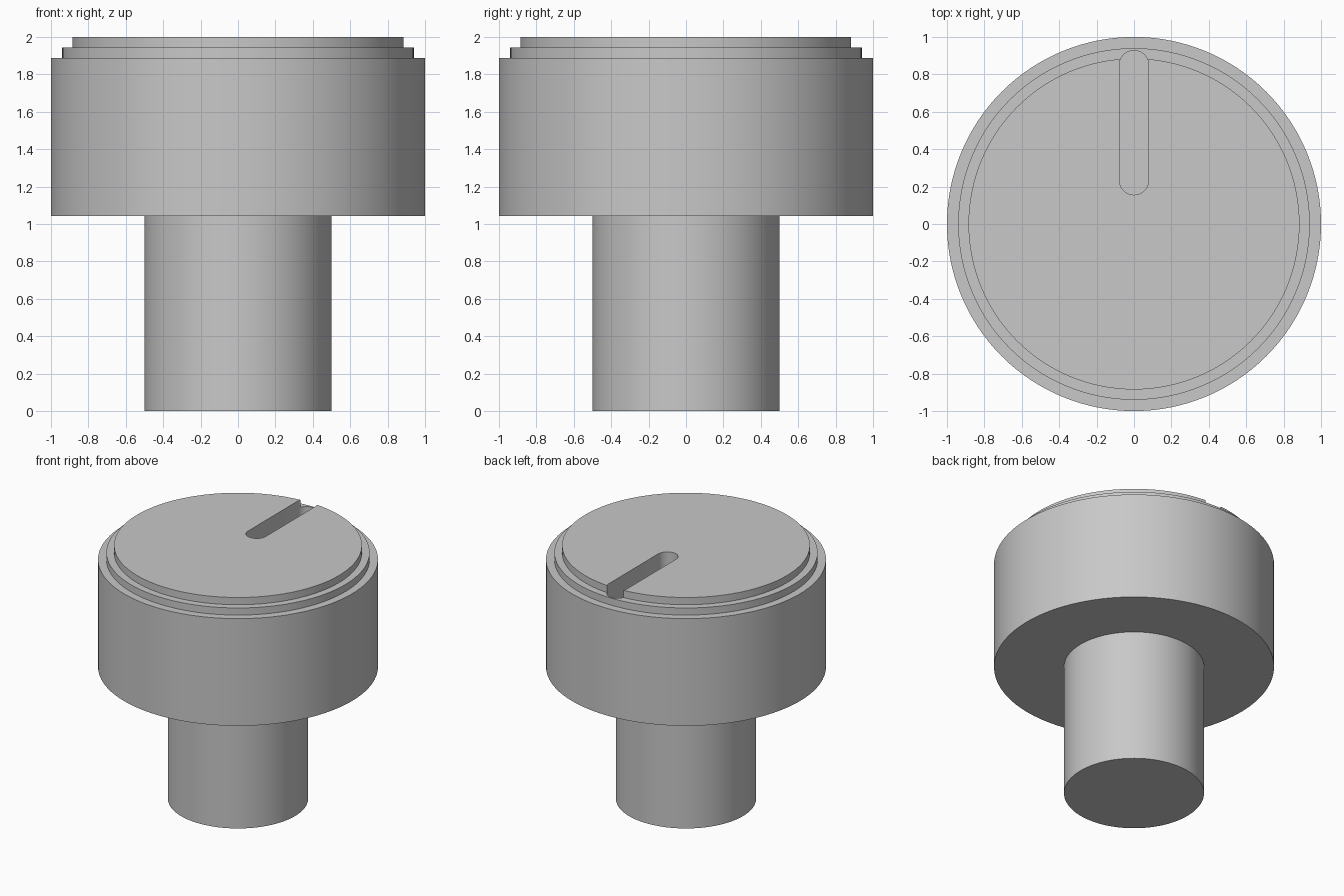
import bpy, bmesh, math

SEGMENTS = 128

if "Cube" in bpy.data.objects:
    bpy.data.objects.remove(bpy.data.objects["Cube"], do_unlink=True)

grey = bpy.data.materials.new("plain grey")
grey.use_nodes = True
grey.diffuse_color = (0.58, 0.58, 0.58, 1)
grey.node_tree.nodes["Principled BSDF"].inputs["Base Color"].default_value = grey.diffuse_color


def make_object(name, bm):
    bmesh.ops.recalc_face_normals(bm, faces=bm.faces)
    mesh = bpy.data.meshes.new(name)
    bm.to_mesh(mesh)
    bm.free()
    mesh.materials.append(grey)
    obj = bpy.data.objects.new(name, mesh)
    bpy.context.collection.objects.link(obj)
    return obj


def lathe(name, profile):
    """Stack flat-sided cylinders: a ring for each (radius, height), capped at both ends."""
    bm = bmesh.new()
    rings = []
    for radius, z in profile:
        angles = [2 * math.pi * i / SEGMENTS for i in range(SEGMENTS)]
        rings.append([bm.verts.new((radius * math.cos(a), radius * math.sin(a), z)) for a in angles])
    for low, high in zip(rings, rings[1:]):
        for i in range(SEGMENTS):
            j = (i + 1) % SEGMENTS
            bm.faces.new((low[i], low[j], high[j], high[i]))
    bm.faces.new(rings[0][::-1])
    bm.faces.new(rings[-1])
    return make_object(name, bm)


def slot_cutter(radius, y_near, y_far, floor, top):
    """Upright prism with a round-ended outline along y."""
    bm = bmesh.new()
    steps = 24
    outline = []
    for centre, start in ((y_far, 0), (y_near, math.pi)):
        for i in range(steps + 1):
            a = start + math.pi * i / steps
            outline.append(bm.verts.new((radius * math.cos(a), centre + radius * math.sin(a), floor)))
    face = bm.faces.new(outline)
    extruded = bmesh.ops.extrude_face_region(bm, geom=[face])["geom"]
    raised = [v for v in extruded if isinstance(v, bmesh.types.BMVert)]
    bmesh.ops.translate(bm, verts=raised, vec=(0, 0, top - floor))
    return make_object("slot_cutter", bm)


def select_only(obj):
    bpy.ops.object.select_all(action="DESELECT")
    obj.select_set(True)
    bpy.context.view_layer.objects.active = obj


# Shaft, seated slightly inside the cap
shaft = lathe("shaft", [(0.5, 0), (0.5, 1.06)])

# Cap with two stepped rims
cap = lathe("stepped_cap", [(1, 1.042), (1, 1.887), (0.94, 1.887),
                            (0.94, 1.943), (0.885, 1.943), (0.885, 2)])

# Pointer slot cut into the top
cutter = slot_cutter(0.078, 0.234, 0.85, 1.82, 2.1)
cutter.hide_render = True
cut = cap.modifiers.new("pointer slot", "BOOLEAN")
cut.operation = "DIFFERENCE"
cut.solver = "EXACT"
cut.object = cutter
select_only(cap)
bpy.ops.object.modifier_apply(modifier=cut.name)
bpy.data.objects.remove(cutter, do_unlink=True)

for part in (shaft, cap):
    select_only(part)
    bpy.ops.object.shade_smooth_by_angle(angle=math.radians(30))
